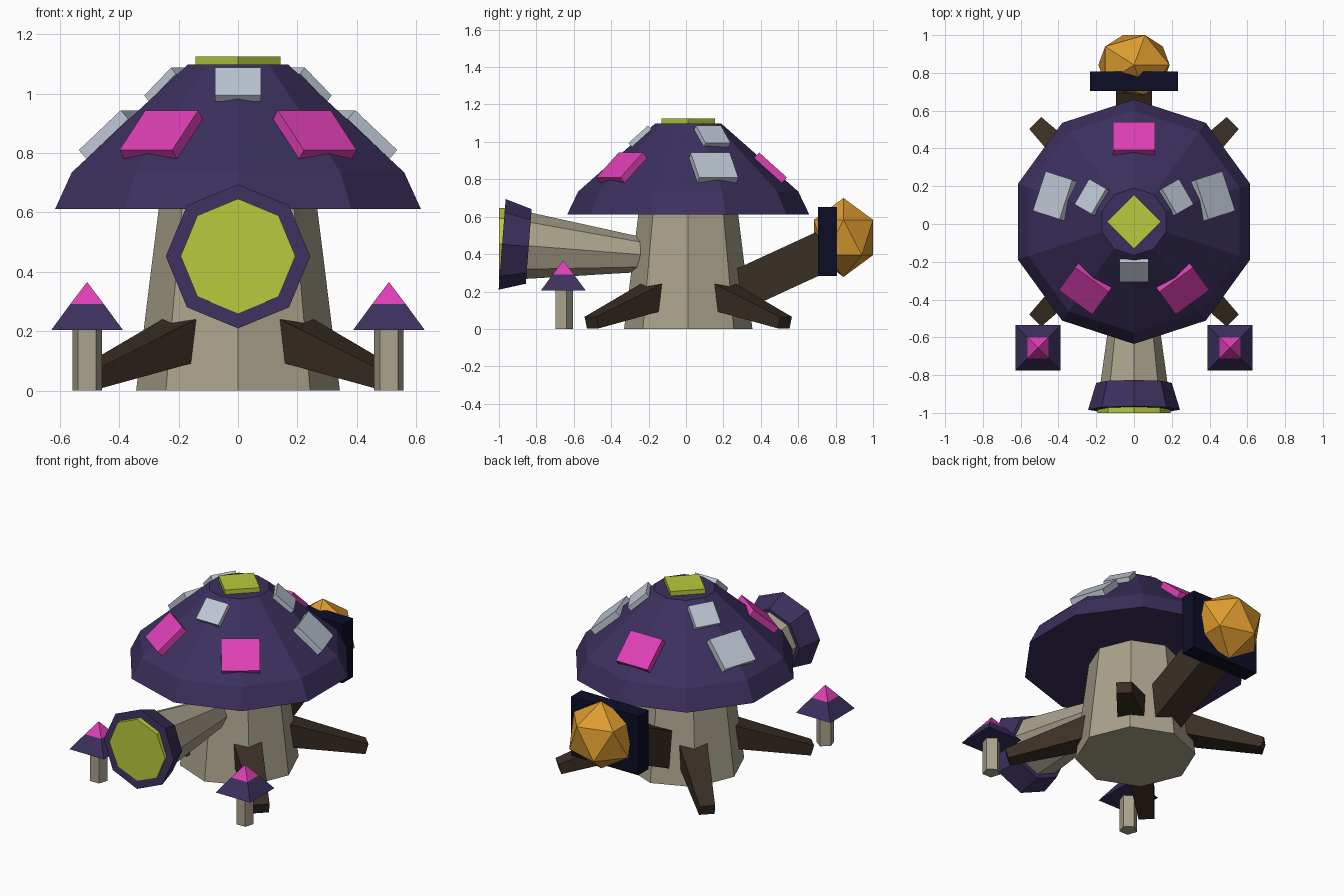
import bpy, bmesh, math
from mathutils import Vector, Matrix

if "Cube" in bpy.data.objects:
    bpy.data.objects.remove(bpy.data.objects["Cube"])

CY = 0.012  # y of the main trunk axis


def mat(name, rgb):
    m = bpy.data.materials.new(name)
    lin = [(c / 255 / 12.92) if c < 10.3 else ((c / 255 + 0.055) / 1.055) ** 2.4 for c in rgb]
    m.diffuse_color = (*lin, 1)
    m.use_nodes = True
    m.node_tree.nodes["Principled BSDF"].inputs["Base Color"].default_value = m.diffuse_color
    return m


PURPLE = mat("purple", (60, 48, 94))
BEIGE = mat("beige", (170, 162, 140))
BROWN = mat("dark_brown", (58, 47, 36))
NAVY = mat("navy", (12, 13, 38))
PINK = mat("pink", (222, 64, 182))
GREY = mat("pale_grey", (190, 199, 212))
GREEN = mat("lime_green", (184, 203, 60))
ORANGE = mat("orange", (222, 156, 48))


def finish(name, bm, material):
    bmesh.ops.recalc_face_normals(bm, faces=bm.faces)
    me = bpy.data.meshes.new(name)
    bm.to_mesh(me)
    bm.free()
    me.materials.append(material)
    ob = bpy.data.objects.new(name, me)
    bpy.context.collection.objects.link(ob)
    return ob


def loft(name, rings, n, start, material):
    """Closed n-sided body through rings of (centre, radius_u, radius_v)."""
    bm = bmesh.new()
    d = (Vector(rings[-1][0]) - Vector(rings[0][0])).normalized()
    u = Vector((0, 0, 1)).cross(d)
    u = u.normalized() if u.length > 1e-4 else Vector((1, 0, 0))
    v = d.cross(u)
    loops = []
    for c, ru, rv in rings:
        angs = [math.radians(start) + 2 * math.pi * i / n for i in range(n)]
        loops.append([bm.verts.new(Vector(c) + u * ru * math.cos(a) + v * rv * math.sin(a)) for a in angs])
    for a, b in zip(loops, loops[1:]):
        for i in range(n):
            j = (i + 1) % n
            bm.faces.new((a[i], a[j], b[j], b[i]))
    bm.faces.new(loops[0])
    bm.faces.new(loops[-1])
    bmesh.ops.remove_doubles(bm, verts=bm.verts, dist=1e-5)
    return finish(name, bm, material)


def box(name, size, matrix, material):
    bm = bmesh.new()
    bmesh.ops.create_cube(bm, size=1, matrix=matrix @ Matrix.Diagonal((*size, 1)))
    return finish(name, bm, material)


# Trunk and cap
loft("trunk", [((0, CY, 0), .343, .343), ((0, CY, .66), .261, .261)], 8, 0, BEIGE)
loft("cap", [((0, CY, .612), .647, .647), ((0, CY, .735), .588, .588),
             ((0, CY, 1.097), .178, .178)], 10, 90, PURPLE)
loft("cap_top_plate", [((0, CY, 1.08), .143, .143), ((0, CY, 1.125), .143, .143)], 4, 0, GREEN)


# Square spots lying on the cap slope
def spot(name, ang, r, z, size, material):
    m = (Matrix.Translation((0, CY, 0)) @ Matrix.Rotation(math.radians(ang - 90), 4, 'Z')
         @ Matrix.Translation((0, r, z)) @ Matrix.Rotation(math.radians(-42), 4, 'X'))
    box(name, size, m, material)


for i, material in enumerate((PINK, GREY, PINK, PINK, GREY)):
    spot(f"large_spot_{i}", 90 + 72 * i, .44, .862, (.22, .2, .04), material)
for i in range(3):
    spot(f"small_spot_{i}", 30 + 120 * i, .258, 1.03, (.155, .14, .028), GREY)

# Front barrel with flared muzzle and lens
loft("barrel", [((0, -.1, .386), .074, .074), ((0, -.86, .446), .18, .18)], 8, 0, BEIGE)
loft("muzzle", [((0, -.841, .441), .2, .2), ((0, -.983, .452), .243, .243)], 8, 0, PURPLE)
loft("lens", [((0, -.95, .453), .193, .193), ((0, -1, .453), .193, .193)], 8, 0, GREEN)

# Rear arm, plate and faceted ball
S = math.sqrt(.5)
loft("rear_arm", [((0, .18, .16), .19 * S, .218 * S), ((0, .74, .418), .19 * S, .218 * S)], 4, 45, BROWN)
box("rear_plate", (.466, .102, .37), Matrix.Translation((0, .756, .468)), NAVY)
bm = bmesh.new()
bmesh.ops.create_icosphere(bm, subdivisions=1, radius=1,
                           matrix=Matrix.Translation((0, .842, .489)) @ Matrix.Diagonal((.211, .186, .211, 1)))
finish("rear_ball", bm, ORANGE)

# Four tapered root legs
for i in range(4):
    a = math.radians(45 + 90 * i)
    c, s = math.cos(a), math.sin(a)
    loft(f"root_leg_{i}", [((.2 * c, .2 * s + CY, .19), .17 * S, .152 * S),
                           ((.73 * c, .73 * s + CY, .034), .09 * S, .064 * S)], 4, 45, BROWN)

# Two small mushrooms beside the barrel
for side, x in (("left", -.508), ("right", .508)):
    y = -.656
    loft(f"{side}_small_stem", [((x, y, 0), .052, .052), ((x, y, .22), .052, .052)], 5, 90, BEIGE)
    w, t = .12 / S, .056 / S
    loft(f"{side}_small_cap", [((x, y, .205), w, w), ((x, y, .292), t, t)], 4, 45, PURPLE)
    loft(f"{side}_small_cap_tip", [((x, y, .292), t, t), ((x, y, .366), 0, 0)], 4, 45, PINK)
